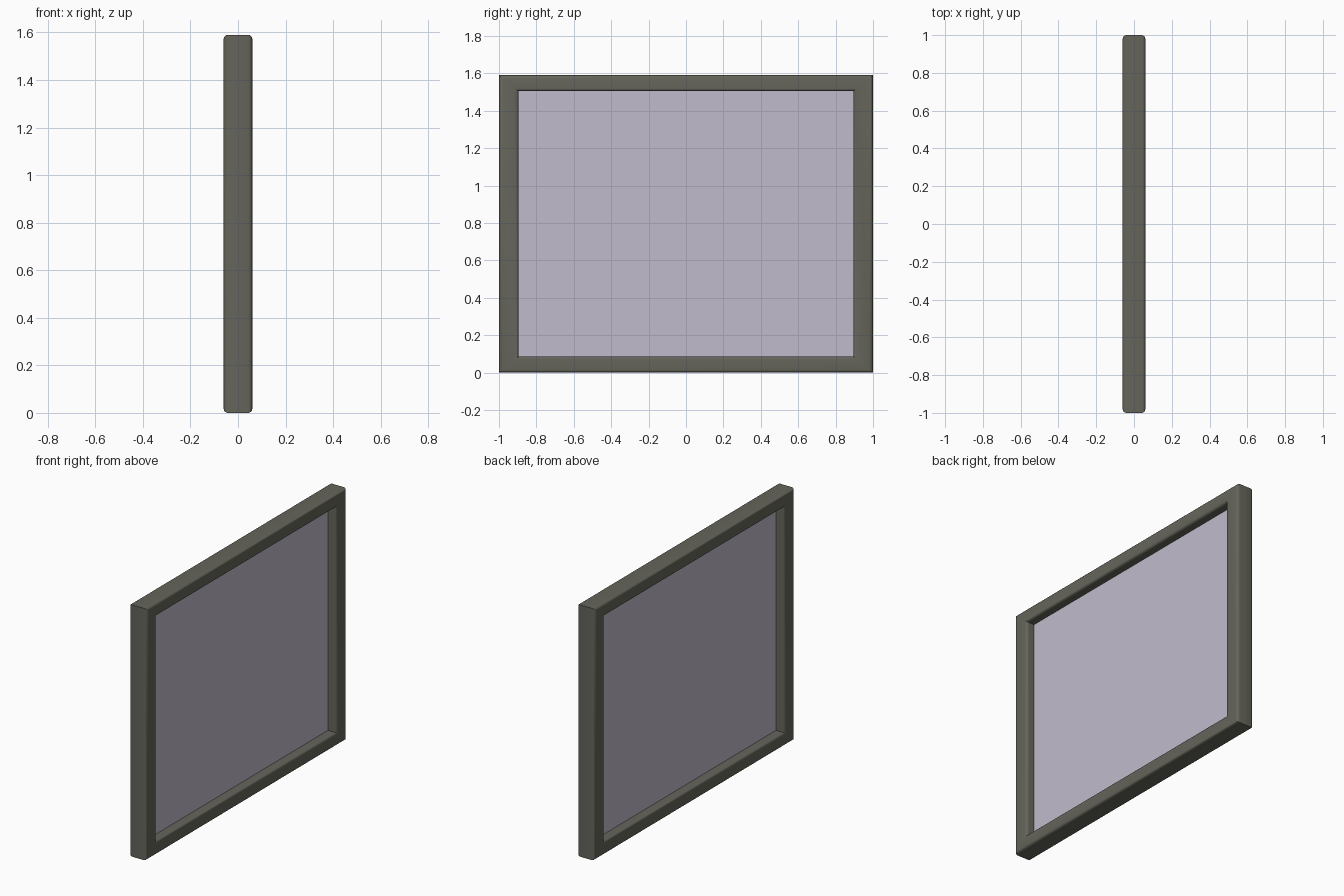
import bpy, bmesh, math

if "Cube" in bpy.data.objects:
    bpy.data.objects.remove(bpy.data.objects["Cube"])

HALF_W, HEIGHT, HALF_D = 1.0, 1.59, 0.06
SIDE_W, RAIL_W = 0.105, 0.085      # widths of the upright and horizontal bars


def material(name, color):
    m = bpy.data.materials.new(name)
    m.diffuse_color = (*color, 1)
    m.use_nodes = True
    m.node_tree.nodes["Principled BSDF"].inputs["Base Color"].default_value = m.diffuse_color
    return m


def add_object(name, bm, mat):
    bmesh.ops.recalc_face_normals(bm, faces=bm.faces)
    me = bpy.data.meshes.new(name)
    bm.to_mesh(me)
    bm.free()
    ob = bpy.data.objects.new(name, me)
    bpy.context.collection.objects.link(ob)
    me.materials.append(mat)
    return ob


def rounded_profile(r=0.018, steps=4):
    """Bar cross-section as (x, inward fraction 0..1), with rounded corners."""
    pts = []
    w = (SIDE_W + RAIL_W) / 2
    for cx, cd, start in ((HALF_D - r, w - r, 0), (r - HALF_D, w - r, 90),
                          (r - HALF_D, r, 180), (HALF_D - r, r, 270)):
        for i in range(steps + 1):
            a = math.radians(start + 90 * i / steps)
            pts.append((cx + r * math.cos(a), (cd + r * math.sin(a)) / w))
    return pts


# Frame: the rounded profile swept round four mitred corners
bm = bmesh.new()
profile = rounded_profile()
rings = []
for sy, sz in ((-1, -1), (1, -1), (1, 1), (-1, 1)):
    rings.append([bm.verts.new((x, sy * (HALF_W - t * SIDE_W),
                                HEIGHT / 2 + sz * (HEIGHT / 2 - t * RAIL_W)))
                  for x, t in profile])
n = len(profile)
for k in range(4):
    a, b = rings[k], rings[(k + 1) % 4]
    for i in range(n):
        j = (i + 1) % n
        bm.faces.new((a[i], a[j], b[j], b[i]))
frame = add_object("window_frame", bm, material("frame_paint", (0.13, 0.13, 0.105)))
bpy.context.view_layer.objects.active = frame
frame.select_set(True)
bpy.ops.object.shade_smooth_by_angle(angle=math.radians(35))

# Pane: thin sheet in the middle of the frame, edges hidden in the bars
bm = bmesh.new()
bmesh.ops.create_cube(bm, size=1)
for v in bm.verts:
    v.co.x *= 0.004
    v.co.y *= 2 * (HALF_W - SIDE_W + 0.01)
    v.co.z = HEIGHT / 2 + v.co.z * (HEIGHT - 2 * RAIL_W + 0.02)
add_object("pane", bm, material("pane_tint", (0.53, 0.5, 0.6)))
